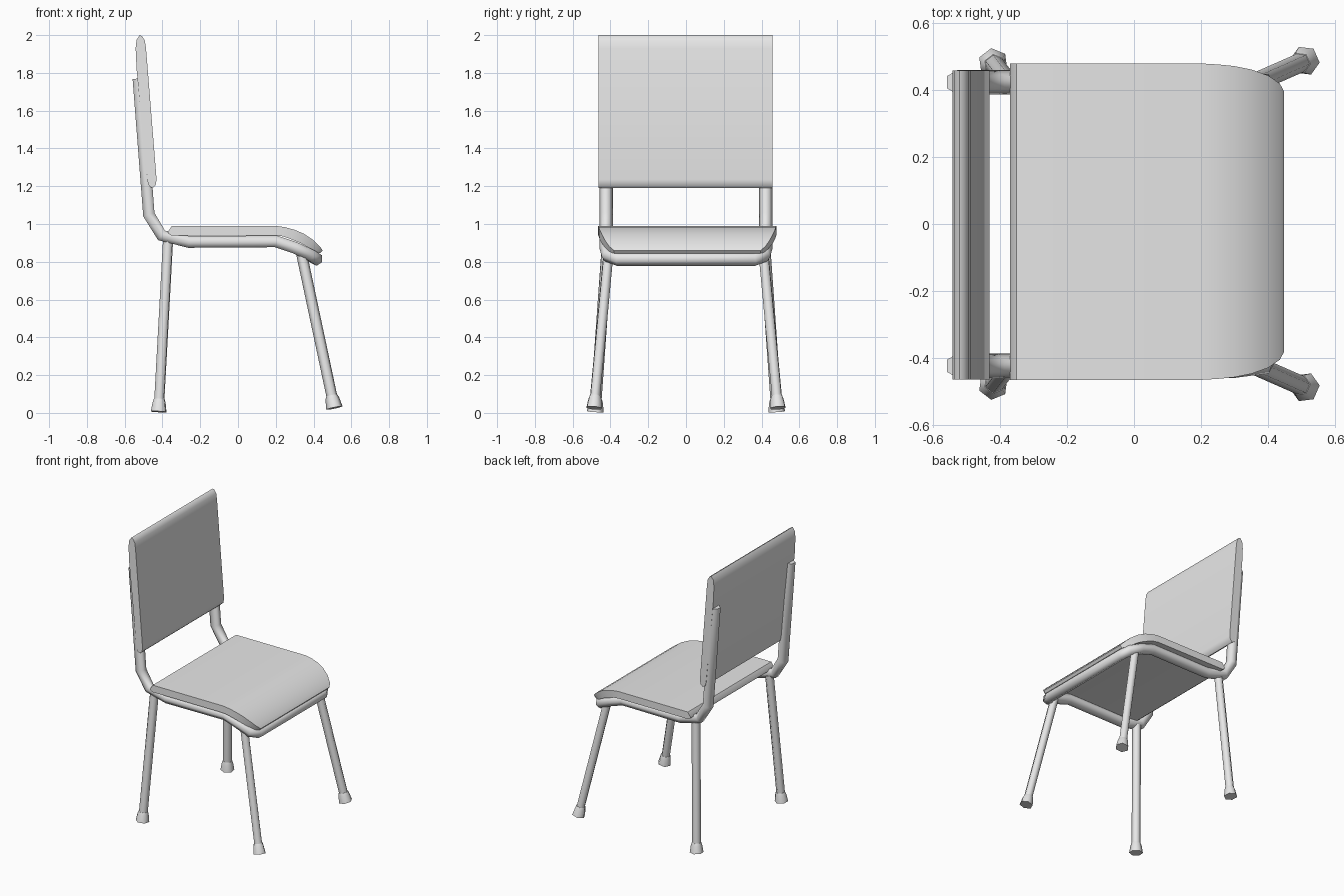
import bpy, bmesh
from mathutils import Vector

cube = bpy.data.objects.get("Cube")
if cube:
    bpy.data.objects.remove(cube, do_unlink=True)

grey = bpy.data.materials.new("light_grey")
grey.use_nodes = True
grey.diffuse_color = (0.8, 0.8, 0.8, 1)
grey.node_tree.nodes["Principled BSDF"].inputs["Base Color"].default_value = (0.8, 0.8, 0.8, 1)


def finish(name, bm, angle=0.7):
    bmesh.ops.recalc_face_normals(bm, faces=bm.faces)
    mesh = bpy.data.meshes.new(name)
    bm.to_mesh(mesh)
    bm.free()
    mesh.materials.append(grey)
    obj = bpy.data.objects.new(name, mesh)
    bpy.context.collection.objects.link(obj)
    bpy.ops.object.select_all(action='DESELECT')
    obj.select_set(True)
    bpy.context.view_layer.objects.active = obj
    bpy.ops.object.shade_smooth_by_angle(angle=angle)
    return obj


def tube(name, points, radii, angle=1.1):
    """Six-sided bar along a path, with a radius at every point."""
    curve = bpy.data.curves.new(name, 'CURVE')
    curve.dimensions = '3D'
    curve.bevel_depth = 1
    curve.bevel_resolution = 1
    curve.use_fill_caps = True
    spline = curve.splines.new('POLY')
    spline.points.add(len(points) - 1)
    for p, co, r in zip(spline.points, points, radii):
        p.co = (*co, 1)
        p.radius = r
    temp = bpy.data.objects.new(name + "_path", curve)
    bpy.context.collection.objects.link(temp)
    bpy.context.view_layer.update()
    mesh = bpy.data.meshes.new_from_object(temp.evaluated_get(bpy.context.evaluated_depsgraph_get()))
    bm = bmesh.new()
    bm.from_mesh(mesh)
    bmesh.ops.remove_doubles(bm, verts=bm.verts, dist=0.0005)
    bpy.data.objects.remove(temp, do_unlink=True)
    bpy.data.curves.remove(curve)
    bpy.data.meshes.remove(mesh)
    return finish(name, bm, angle)


# Frame: one bent tube, up the back, along the seat and round the front
side = [(-0.527, 0.423, 1.77), (-0.472, 0.423, 1.05), (-0.405, 0.423, 0.94),
        (-0.26, 0.423, 0.905), (0.2, 0.423, 0.908), (0.3, 0.423, 0.875),
        (0.385, 0.415, 0.835), (0.415, 0.36, 0.814)]
path = side + [(x, -y, z) for x, y, z in reversed(side)]
tube("frame_tube", path, [0.036] * len(path))

# Legs with flared feet
for label, top, foot in (("front", (0.335, 0.41, 0.85), (0.51, 0.487, 0.026)),
                         ("rear", (-0.37, 0.415, 0.92), (-0.42, 0.48, 0.006))):
    for word, s in (("left", 1), ("right", -1)):
        a = Vector((top[0], top[1] * s, top[2]))
        b = Vector((foot[0], foot[1] * s, foot[2]))
        up = (a - b).normalized()
        tube(f"{label}_{word}_leg", [a, b + up * 0.05], [0.029, 0.029])
        tube(f"{label}_{word}_foot", [b + up * 0.068, b + up * 0.05, b], [0.031, 0.037, 0.045])

# Seat: slab that bends down and narrows toward the front
# (x top, z top, x bottom, z bottom, half width)
stations = [(-0.37, 0.96, -0.37, 0.95, 0.472), (-0.35, 0.99, -0.355, 0.94, 0.472),
            (0.2, 0.99, 0.195, 0.94, 0.472), (0.25, 0.983, 0.235, 0.935, 0.469),
            (0.3, 0.969, 0.28, 0.92, 0.464), (0.35, 0.948, 0.33, 0.9, 0.454),
            (0.4, 0.914, 0.37, 0.877, 0.436), (0.435, 0.88, 0.41, 0.85, 0.412),
            (0.448, 0.86, 0.435, 0.845, 0.388)]
bm = bmesh.new()
rings = []
for xt, zt, xb, zb, w in stations:
    rings.append([bm.verts.new(c) for c in ((xt, w + 0.007, zt), (xt, 0.007 - w, zt),
                                            (xb, 0.007 - w, zb), (xb, w + 0.007, zb))])
for r, q in zip(rings, rings[1:]):
    for i in range(4):
        j = (i + 1) % 4
        bm.faces.new((r[i], r[j], q[j], q[i]))
bm.faces.new(rings[0])
bm.faces.new(rings[-1])
finish("seat", bm)

# Backrest: leaning panel with rounded upper and lower edges
profile = [(-0.52, 2.0), (-0.537, 1.975), (-0.542, 1.93), (-0.537, 1.82), (-0.48, 1.23),
           (-0.47, 1.2), (-0.452, 1.19), (-0.436, 1.205), (-0.431, 1.235),
           (-0.487, 1.93), (-0.493, 1.97), (-0.507, 1.994)]
bm = bmesh.new()
face = bm.faces.new([bm.verts.new((x, -0.464, z)) for x, z in profile])
out = bmesh.ops.extrude_face_region(bm, geom=[face])
bmesh.ops.translate(bm, vec=(0, 0.922, 0),
                    verts=[v for v in out["geom"] if isinstance(v, bmesh.types.BMVert)])
finish("backrest", bm)
